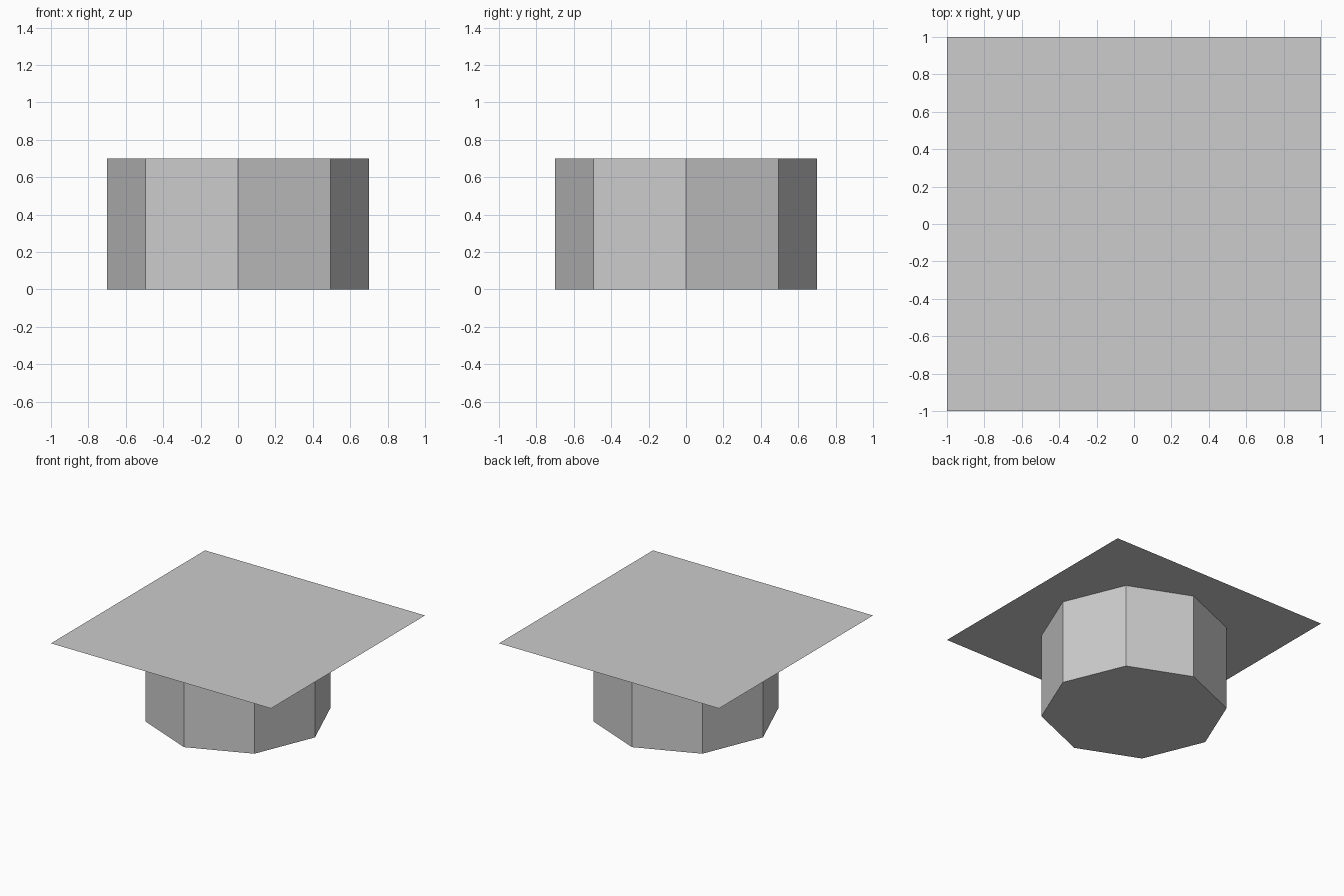
import bpy
import bmesh

default = bpy.data.objects.get("Cube")
if default:
    bpy.data.objects.remove(default, do_unlink=True)

RADIUS = 0.7
HEIGHT = 0.7

# Single flat grey
grey = bpy.data.materials.new("light grey")
grey.use_nodes = True
color = (0.604, 0.604, 0.604, 1)
grey.diffuse_color = color
grey.node_tree.nodes["Principled BSDF"].inputs["Base Color"].default_value = color


def finish(name):
    obj = bpy.context.object
    obj.name = obj.data.name = name
    obj.data.materials.append(grey)
    return obj


# Eight-sided base, corners on the axes
bpy.ops.mesh.primitive_cylinder_add(vertices=8, radius=RADIUS, depth=HEIGHT,
                                    location=(0, 0, HEIGHT / 2))
base = finish("octagonal_base")

# Leave the base open where the board covers it
bm = bmesh.new()
bm.from_mesh(base.data)
caps = [f for f in bm.faces if f.normal.z > 0.9]
bmesh.ops.delete(bm, geom=caps, context="FACES_ONLY")
bm.to_mesh(base.data)
bm.free()

# Paper-thin square board on top
bpy.ops.mesh.primitive_plane_add(size=2, location=(0, 0, HEIGHT))
finish("square_board")
